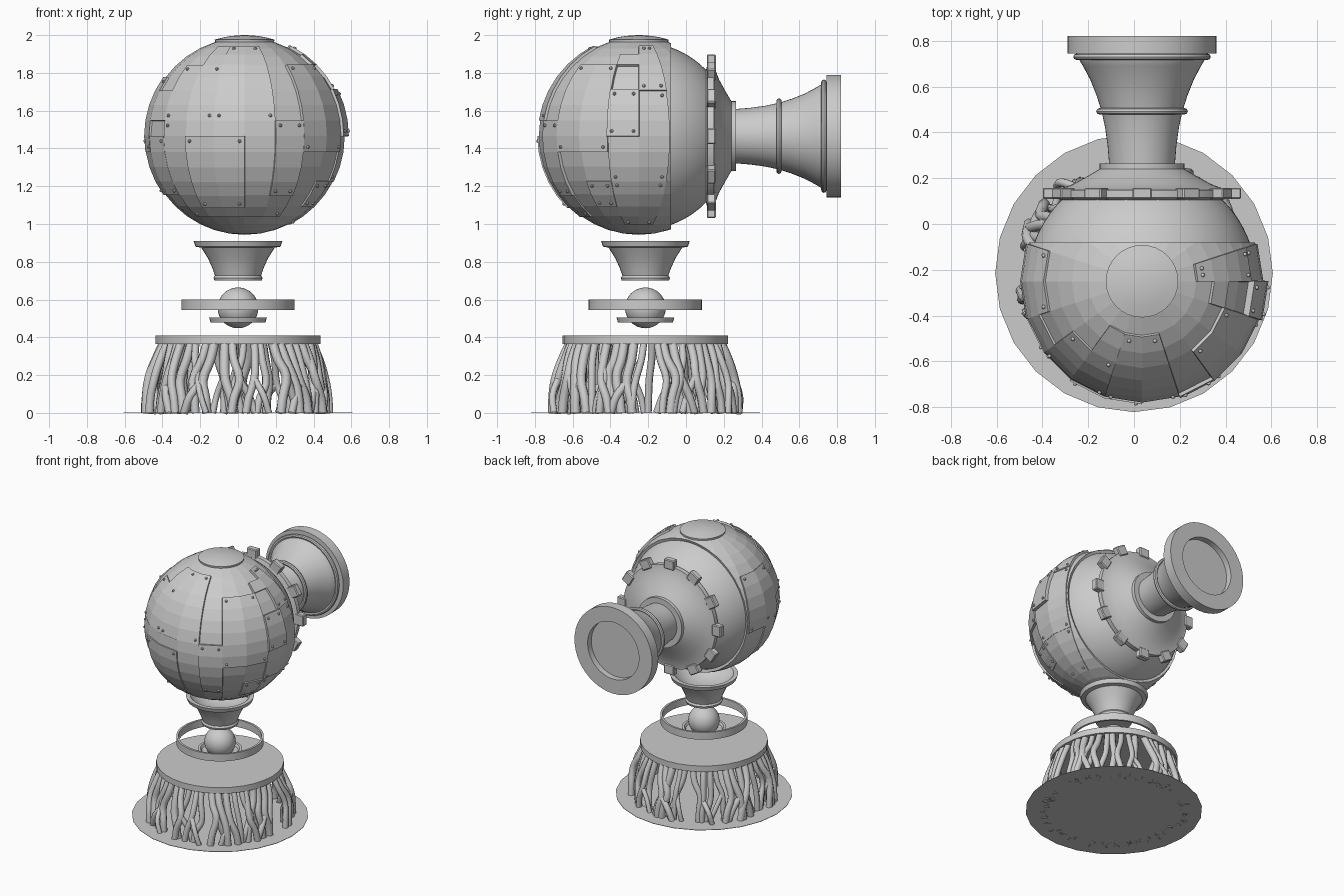
import bpy, bmesh, math, random
from math import sin, cos, pi, radians
from mathutils import Matrix, Vector

if "Cube" in bpy.data.objects:
    bpy.data.objects.remove(bpy.data.objects["Cube"])

random.seed(4)
C = Vector((0.035, -0.25, 1.465))      # centre of the armoured sphere
AX = Vector((0, -0.215, 0))            # axis of the stand
CLIP_Y = -0.08                         # back edge of the armour


def finish(name, bm, smooth=True):
    me = bpy.data.meshes.new(name)
    bm.to_mesh(me)
    bm.free()
    ob = bpy.data.objects.new(name, me)
    bpy.context.collection.objects.link(ob)
    if smooth:
        bpy.ops.object.select_all(action='DESELECT')
        ob.select_set(True)
        bpy.context.view_layer.objects.active = ob
        bpy.ops.object.shade_smooth_by_angle(angle=radians(32))
    return ob


def lathe(name, profile, matrix, segs=40, smooth=True):
    """Revolve (radius, height) points around local z."""
    bm = bmesh.new()
    vs = [bm.verts.new((r, 0, z)) for r, z in profile]
    es = [bm.edges.new(p) for p in zip(vs, vs[1:])]
    bmesh.ops.spin(bm, geom=vs + es, axis=(0, 0, 1), cent=(0, 0, 0),
                   angle=2 * pi, steps=segs, use_duplicate=False)
    bmesh.ops.remove_doubles(bm, verts=bm.verts, dist=1e-4)
    bmesh.ops.recalc_face_normals(bm, faces=bm.faces)
    bm.transform(matrix)
    return finish(name, bm, smooth)


STAND = Matrix.Translation(AX)
# local z of BACK points to world +y, with local z equal to world y
BACK = Matrix.Translation((C.x, 0, C.z)) @ Matrix.Rotation(-pi / 2, 4, 'X')


def on_sphere(lon, lat, r):
    """lon from the front towards +x, both angles in radians."""
    return C + r * Vector((sin(lon) * cos(lat), -cos(lon) * cos(lat), sin(lat)))


def patch(name, rects, r, thick=0.022):
    """Faceted armour patch from (lon0, lon1, lat0, lat1) in 18 and 9 degree steps."""
    bm = bmesh.new()
    verts = {}

    def vert(i, j):
        if (i, j) not in verts:
            verts[i, j] = bm.verts.new(on_sphere(i * pi / 10, j * pi / 20, r))
        return verts[i, j]

    cells = {(i, j) for a, b, c, d in rects for i in range(a, b) for j in range(c, d)}
    for i, j in sorted(cells):
        bm.faces.new((vert(i, j), vert(i + 1, j), vert(i + 1, j + 1), vert(i, j + 1)))
    bmesh.ops.remove_doubles(bm, verts=bm.verts, dist=1e-4)
    bmesh.ops.bisect_plane(bm, geom=bm.verts[:] + bm.edges[:] + bm.faces[:],
                           plane_co=(0, CLIP_Y, 0), plane_no=(0, 1, 0), clear_outer=True)
    ob = finish(name, bm, smooth=False)
    mod = ob.modifiers.new("thickness", 'SOLIDIFY')
    mod.thickness, mod.offset = thick, -1
    return ob


# Armour shell and raised plates
patch("armour_shell", [(-10, 10, -10, 10)], 0.522)
PLATES = {
    "front_upper_plate": ([(-1, 1, 1, 7)], 0.536),
    "front_middle_plate": ([(-3, 2, -6, 1)], 0.529),
    "front_lower_plate": ([(-2, 0, -5, 0)], 0.537),
    "front_right_plate": ([(1, 2, -4, 1)], 0.537),
    "right_upper_plate": ([(2, 4, -1, 5)], 0.538),
    "right_lower_plate": ([(3, 4, -5, -3)], 0.530),
    "side_small_plate": ([(4, 5, 0, 3)], 0.552),
    "side_upper_plate": ([(5, 6, 3, 7), (4, 5, 5, 6)], 0.538),
    "side_middle_plate": ([(4, 6, -3, 3)], 0.530),
    "side_lower_plate": ([(4, 6, -7, -3)], 0.526),
    "left_stepped_plate": ([(-3, -1, 1, 5), (-2, -1, 5, 7), (-4, -3, 1, 3)], 0.532),
    "left_side_plate": ([(-6, -4, -1, 4)], 0.532),
    "left_lower_plate": ([(-5, -3, -4, 0)], 0.530),
}
rivets = bmesh.new()
for name, (rects, r) in PLATES.items():
    patch(name, rects, r)
    a, b, c, d = rects[0]
    for j, s in ((c, 1), (d, -1)):
        lat = j * pi / 20 + s * 0.05
        inset = 0.05 / cos(lat)
        for lon in (a * pi / 10 + inset, b * pi / 10 - inset):
            p = on_sphere(lon, lat, r - 0.002)
            if p.y < CLIP_Y - 0.01:
                bmesh.ops.create_uvsphere(rivets, u_segments=8, v_segments=6, radius=0.009,
                                          matrix=Matrix.Translation(p))
finish("plate_rivets", rivets)

# Round cap on top
cap = [(0.535 * sin(radians(t)), 0.535 * cos(radians(t))) for t in (0, 4, 8, 12, 17.2)]
lathe("top_cap", cap + [(0.155, 0.49)], Matrix.Translation(C), 32)

# Smooth back dome
dome = [(0.5 * sin(radians(t)), C.y + 0.5 * cos(radians(t))) for t in range(42, 81, 4)]
lathe("back_dome", dome, BACK, 64)

# Toothed ring with conical cover
lathe("gear_disc", [(0.33, 0.10), (0.385, 0.115), (0.385, 0.148), (0.36, 0.152), (0.30, 0.175),
                    (0.24, 0.208), (0.185, 0.24), (0.185, 0.265), (0.14, 0.265)], BACK, 48)
teeth = bmesh.new()
for k in range(12):
    m = (BACK @ Matrix.Rotation(k * pi / 6, 4, 'Z') @ Matrix.Translation((0.397, 0, 0.134))
         @ Matrix.Diagonal((0.072, 0.085, 0.048, 1)))
    bmesh.ops.create_cube(teeth, size=1, matrix=m)
bmesh.ops.bevel(teeth, geom=teeth.edges[:], offset=0.006, segments=1, affect='EDGES')
finish("gear_teeth", teeth)

# Flared barrel with beads and recessed end drum
lathe("barrel", [(0.143, 0.255), (0.15, 0.34), (0.161, 0.42), (0.176, 0.49), (0.198, 0.56),
                 (0.226, 0.63), (0.258, 0.69), (0.285, 0.735), (0.285, 0.76)], BACK, 48)


def bead(name, r, y, t):
    lathe(name, [(r + t * cos(k * pi / 4), y + t * sin(k * pi / 4)) for k in range(9)], BACK, 48)


bead("barrel_middle_bead", 0.186, 0.492, 0.014)
bead("barrel_end_bead", 0.286, 0.73, 0.014)
lathe("end_drum", [(0.27, 0.745), (0.325, 0.745), (0.325, 0.82), (0.215, 0.82),
                   (0.215, 0.775), (0, 0.775)], BACK, 48)

# Socket cup under the sphere
lathe("socket_cup", [(0, 0.70), (0.125, 0.70), (0.13, 0.715), (0.122, 0.728), (0.135, 0.765),
                     (0.16, 0.82), (0.195, 0.875), (0.225, 0.88), (0.235, 0.91), (0.205, 0.91),
                     (0.17, 0.87), (0.10, 0.83), (0, 0.82)], STAND, 36)

# Floating ring, ball joint and its dish
lathe("floating_ring", [(0.285, 0.545), (0.30, 0.545), (0.30, 0.60), (0.285, 0.60),
                        (0.285, 0.545)], STAND, 48)
ball = [(0.108 * sin(k * pi / 16), 0.556 + 0.108 * cos(k * pi / 16)) for k in range(17)]
lathe("joint_ball", ball, STAND, 32)
lathe("joint_dish", [(0, 0.478), (0.145, 0.478), (0.153, 0.505), (0.135, 0.505),
                     (0.125, 0.49), (0, 0.49)], STAND, 36)

# Pedestal slab and flat floor disc
lathe("pedestal_slab", [(0, 0.365), (0.438, 0.365), (0.438, 0.41), (0, 0.41)], STAND, 32)
lathe("floor_disc", [(0, 0), (0.606, 0), (0.606, 0.003), (0, 0.003)], STAND, 24, smooth=False)

# Twisted roots carrying the slab, some of them forked
cu = bpy.data.curves.new("roots", 'CURVE')
cu.dimensions = '3D'
cu.bevel_depth, cu.bevel_resolution, cu.resolution_u = 0.023, 2, 3


def root(points, scale):
    sp = cu.splines.new('BEZIER')
    sp.bezier_points.add(len(points) - 1)
    for bp, (ang, r, z) in zip(sp.bezier_points, points):
        bp.co = AX + Vector((r * cos(ang), r * sin(ang), z))
        bp.handle_left_type = bp.handle_right_type = 'AUTO'
        bp.radius = scale


N = 50
for k in range(N):
    a = 2 * pi * (k + random.uniform(-0.3, 0.3)) / N
    lean = random.uniform(-0.13, 0.13)
    off = random.uniform(-0.03, 0.02)
    scale = random.uniform(0.8, 1.15)
    top = [(a, 0.40, 0.375), (a + lean * 0.3, 0.438 + off * 0.5, 0.28)]
    fork = (a + lean, 0.47 + off, random.uniform(0.15, 0.2))
    bend = random.uniform(-0.12, 0.12)
    root(top + [fork, (a + lean + bend * 0.7, 0.482 + off, 0.08),
                (a + lean + bend, 0.485 + off, 0)], scale)
    if k % 2:
        side = -math.copysign(random.uniform(0.1, 0.2), bend)
        r_end = random.uniform(0.44, 0.515)
        root([fork, (a + lean + side * 0.6, r_end, 0.09), (a + lean + side, r_end, 0)], scale * 0.85)
roots = bpy.data.objects.new("roots", cu)
bpy.context.collection.objects.link(roots)
bpy.ops.object.select_all(action='DESELECT')
roots.select_set(True)
bpy.context.view_layer.objects.active = roots
bpy.ops.object.convert(target='MESH')
